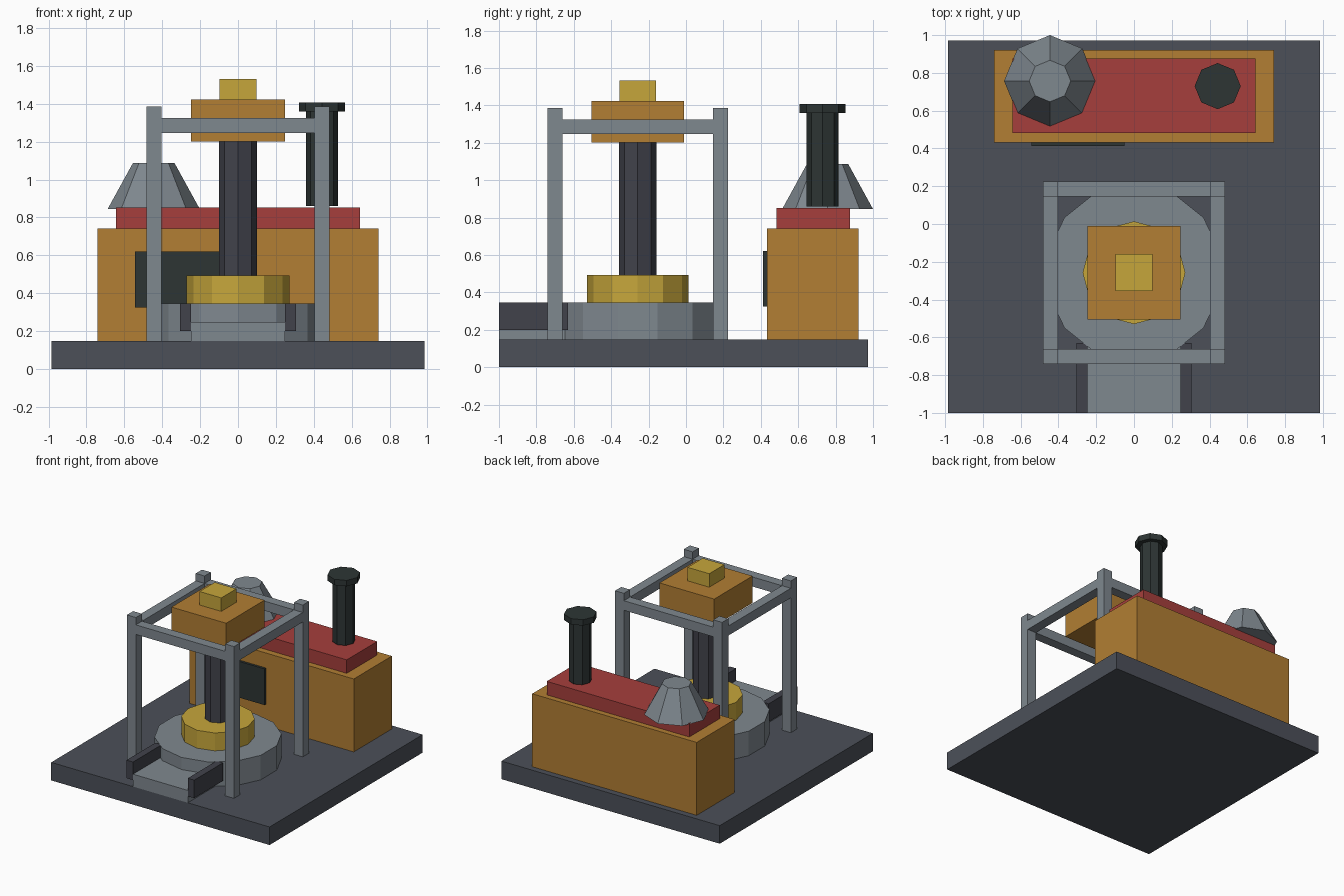
import bpy, bmesh, math
from mathutils import Matrix

if "Cube" in bpy.data.objects:
    bpy.data.objects.remove(bpy.data.objects["Cube"])


def material(name, r, g, b):
    """Flat colour from 8-bit sRGB values, stored as linear."""
    def lin(c):
        c /= 255
        return c / 12.92 if c <= 0.04045 else ((c + 0.055) / 1.055) ** 2.4
    m = bpy.data.materials.new(name)
    m.diffuse_color = (lin(r), lin(g), lin(b), 1)
    m.use_nodes = True
    m.node_tree.nodes["Principled BSDF"].inputs["Base Color"].default_value = m.diffuse_color
    return m


SLATE = material("slate", 76, 80, 89)
IRON = material("dark_iron", 65, 66, 75)
STEEL = material("steel_grey", 127, 136, 143)
OCHRE = material("ochre", 178, 126, 51)
RED = material("brick_red", 166, 63, 60)
YELLOW = material("yellow", 198, 166, 59)
SOOT = material("soot_green", 45, 53, 52)


def finish(name, bm, mat):
    mesh = bpy.data.meshes.new(name)
    bm.to_mesh(mesh)
    bm.free()
    mesh.materials.append(mat)
    obj = bpy.data.objects.new(name, mesh)
    bpy.context.collection.objects.link(obj)
    return obj


def box(name, mat, x, y, z):
    """Box from (min, max) ranges on each axis."""
    bm = bmesh.new()
    bmesh.ops.create_cube(bm, size=1)
    for v in bm.verts:
        for i, (lo, hi) in enumerate((x, y, z)):
            v.co[i] = lo if v.co[i] < 0 else hi
    return finish(name, bm, mat)


def drum(name, mat, cx, cy, z, r, sides, r_top=None):
    """Upright prism or frustum with a corner pointing to +y."""
    bm = bmesh.new()
    bmesh.ops.create_cone(bm, cap_ends=True, segments=sides, radius1=r,
                          radius2=r if r_top is None else r_top, depth=z[1] - z[0])
    far = max(bm.verts, key=lambda v: v.co.y + v.co.x * 1e-4)
    turn = math.pi / 2 - math.atan2(far.co.y, far.co.x)
    bm.transform(Matrix.Translation((cx, cy, sum(z) / 2)) @ Matrix.Rotation(turn, 4, 'Z'))
    return finish(name, bm, mat)


FLOOR = 0.147
CY = -0.258     # centre of the press

# Ground slab
box("base_slab", SLATE, (-0.985, 0.985), (-1, 0.972), (0, FLOOR))

# Engine house with roof, hopper, chimney and window
box("house_body", OCHRE, (-0.742, 0.742), (0.432, 0.922), (FLOOR, 0.742))
box("house_roof", RED, (-0.643, 0.643), (0.483, 0.876), (0.742, 0.852))
box("house_window", SOOT, (-0.543, -0.05), (0.412, 0.437), (0.325, 0.62))
drum("roof_vent", STEEL, -0.445, 0.757, (0.845, 1.087), 0.243, 8, 0.11)
drum("chimney_shaft", SOOT, 0.443, 0.73, (0.86, 1.37), 0.085, 8)
drum("chimney_cap", SOOT, 0.443, 0.73, (1.36, 1.408), 0.122, 8)

# Press: platform, hub, column and head
drum("platform", STEEL, 0, CY, (FLOOR, 0.347), 0.47, 14)
drum("hub", YELLOW, 0, CY, (0.347, 0.493), 0.272, 12)
drum("column", IRON, 0, CY, (0.493, 1.2), 0.099, 8)
box("press_head", OCHRE, (-0.247, 0.247), (CY - 0.247, CY + 0.247), (1.202, 1.422))
box("head_cap", YELLOW, (-0.098, 0.098), (CY - 0.098, CY + 0.098), (1.422, 1.532))

# Feed deck with side rails
box("feed_deck", STEEL, (-0.247, 0.247), (-1, -0.5), (FLOOR, 0.248))
for side, s in (("left", -1), ("right", 1)):
    box("deck_rail_" + side, IRON, tuple(sorted((s * 0.247, s * 0.305))),
        (-1, -0.63), (0.2, 0.347))

# Four-post frame with top beams
H, F = 0.04, 0.443   # half thickness, distance from the frame centre
for side, s in (("left", -1), ("right", 1)):
    xr = (s * F - H, s * F + H)
    for end, e in (("front", -1), ("back", 1)):
        yc = CY + e * F
        box(f"post_{end}_{side}", STEEL, xr, (yc - H, yc + H), (FLOOR, 1.385))
    box("side_beam_" + side, STEEL, xr, (CY - F + H, CY + F - H), (1.247, 1.325))
for end, e in (("front", -1), ("back", 1)):
    yc = CY + e * F
    box("cross_beam_" + end, STEEL, (-F + H, F - H), (yc - H, yc + H), (1.247, 1.325))
